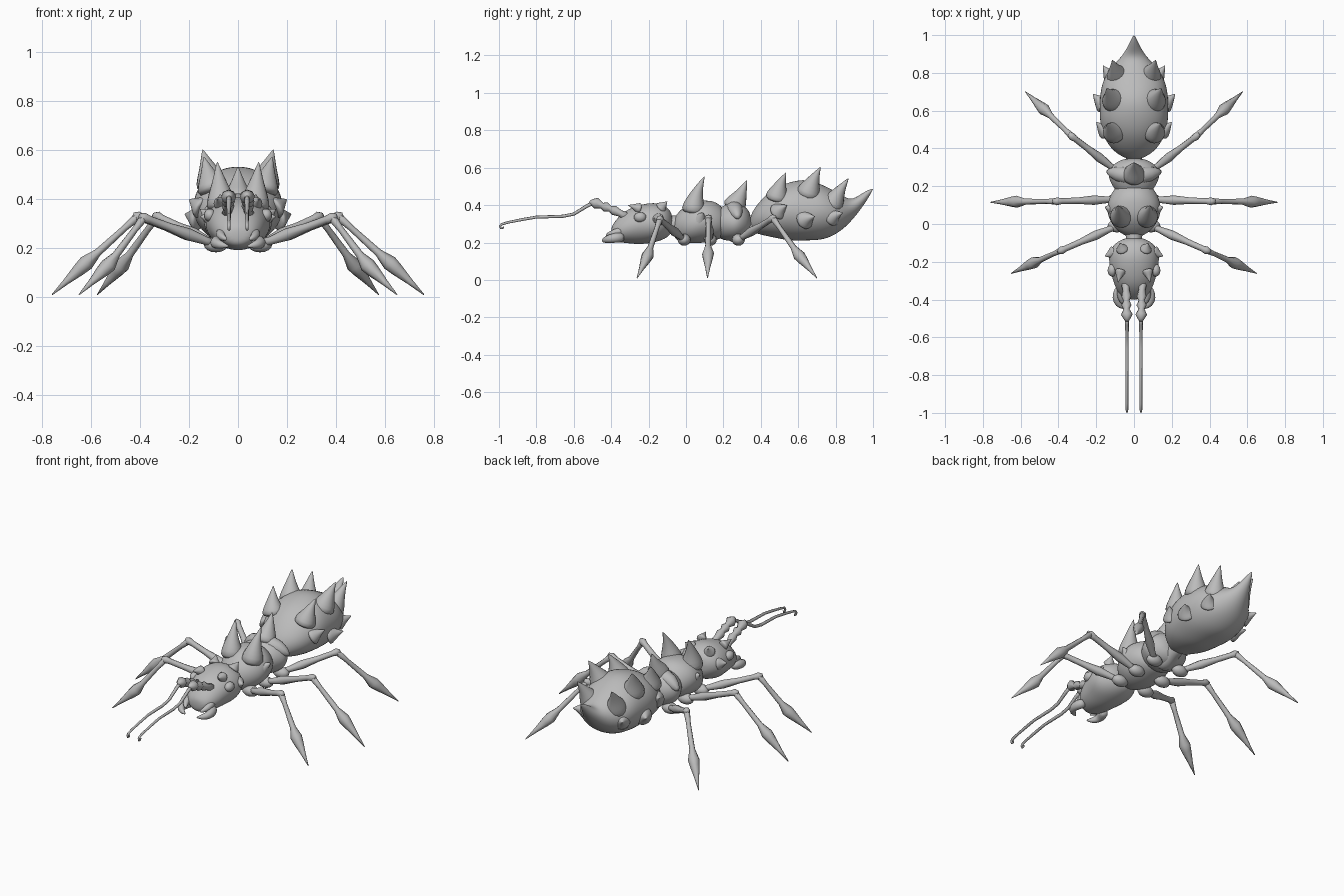
import bpy, bmesh, math
from mathutils import Vector

shell = bpy.data.materials.new("grey_shell")
shell.diffuse_color = (0.5, 0.5, 0.5, 1)


def finish(name, bm, subdiv):
    bmesh.ops.recalc_face_normals(bm, faces=bm.faces)
    me = bpy.data.meshes.new(name)
    bm.to_mesh(me)
    bm.free()
    for p in me.polygons:
        p.use_smooth = True
    me.materials.append(shell)
    ob = bpy.data.objects.new(name, me)
    bpy.context.collection.objects.link(ob)
    if subdiv:
        m = ob.modifiers.new("smooth", 'SUBSURF')
        m.levels = m.render_levels = subdiv
    return ob


def skin_rings(bm, rings):
    for a, b in zip(rings, rings[1:]):
        n = len(a)
        for i in range(n):
            bm.faces.new((a[i], a[(i + 1) % n], b[(i + 1) % n], b[i]))
    bm.faces.new(rings[0][::-1])
    bm.faces.new(rings[-1])


def body(name, sections, sides=12, lump=0.04):
    """Segment lofted along y from (y, bottom, top, half width)."""
    bm = bmesh.new()
    rings = []
    for k, (y, lo, hi, w) in enumerate(sections):
        ring = []
        for i in range(sides):
            a = 2 * math.pi * (i + 0.5) / sides
            r = 1.03 + lump * math.cos(3 * a + math.pi / 2 + math.pi * k)
            ring.append(bm.verts.new((w * r * math.cos(a), y,
                                      (lo + hi) / 2 + (hi - lo) / 2 * r * math.sin(a))))
        rings.append(ring)
    skin_rings(bm, rings)
    return finish(name, bm, 2)


def tube(name, pts, sides=8, subdiv=0):
    """Tapered limb through points (x, y, z, radius)."""
    bm = bmesh.new()
    P = [Vector(p[:3]) for p in pts]
    rings = []
    ref = None
    for k, p in enumerate(P):
        d = (P[min(k + 1, len(P) - 1)] - P[max(k - 1, 0)]).normalized()
        if ref is None:
            ref = d.orthogonal()
        u = (ref - d * ref.dot(d)).normalized()
        ref = u
        v = d.cross(u)
        r = max(pts[k][3], 0.001)
        rings.append([bm.verts.new(p + r * (u * math.cos(2 * math.pi * i / sides)
                                            + v * math.sin(2 * math.pi * i / sides)))
                      for i in range(sides)])
    skin_rings(bm, rings)
    return finish(name, bm, subdiv)


def spike(name, base, tip, r, bend=(0, 0, 0)):
    """Thorn with a wide base that flows out of the shell."""
    b, t, c = Vector(base), Vector(tip), Vector(bend)
    pts = []
    for f, k in ((0, 1), (0.25, 0.85), (0.45, 0.6), (0.65, 0.37), (0.85, 0.17), (1, 0.01)):
        pts.append((*(b.lerp(t, f) + c * 4 * f * (1 - f)), r * k))
    tube(name, pts, 8, 1)


def ball(name, pos, size):
    bm = bmesh.new()
    bmesh.ops.create_uvsphere(bm, u_segments=12, v_segments=8, radius=1)
    for v in bm.verts:
        v.co = Vector(pos) + Vector(v.co[i] * size[i] for i in range(3))
    finish(name, bm, 0)


# Body segments
body("head", [(-0.40, 0.23, 0.28, 0.03), (-0.385, 0.205, 0.31, 0.07),
              (-0.33, 0.195, 0.37, 0.105), (-0.25, 0.19, 0.405, 0.125),
              (-0.17, 0.195, 0.415, 0.14), (-0.11, 0.22, 0.40, 0.115),
              (-0.07, 0.25, 0.36, 0.05)])
body("neck", [(-0.12, 0.25, 0.36, 0.045), (-0.06, 0.25, 0.34, 0.045),
              (0.0, 0.24, 0.36, 0.06)], 8, 0)
body("front_thorax", [(-0.07, 0.23, 0.32, 0.03), (-0.04, 0.205, 0.37, 0.09),
                      (0.03, 0.19, 0.42, 0.14), (0.10, 0.20, 0.43, 0.145),
                      (0.16, 0.21, 0.42, 0.125), (0.22, 0.23, 0.37, 0.08)])
body("rear_thorax", [(0.15, 0.24, 0.37, 0.08), (0.20, 0.21, 0.40, 0.115),
                     (0.26, 0.205, 0.42, 0.145), (0.31, 0.22, 0.40, 0.12),
                     (0.35, 0.25, 0.36, 0.06)])
body("waist", [(0.22, 0.20, 0.27, 0.05), (0.28, 0.195, 0.27, 0.05),
               (0.34, 0.235, 0.33, 0.045), (0.42, 0.25, 0.36, 0.05)], 8, 0)
body("abdomen", [(0.34, 0.27, 0.34, 0.03), (0.38, 0.245, 0.41, 0.11),
                 (0.46, 0.225, 0.485, 0.165), (0.55, 0.21, 0.53, 0.185),
                 (0.65, 0.205, 0.54, 0.185), (0.74, 0.215, 0.51, 0.175),
                 (0.82, 0.25, 0.46, 0.135), (0.88, 0.31, 0.425, 0.07),
                 (0.93, 0.37, 0.455, 0.038), (0.97, 0.43, 0.48, 0.018),
                 (1.0, 0.483, 0.49, 0.003)])

# Central thorax thorn and shoulder plate
spike("rear_thorax_spike", (0, 0.245, 0.37), (0, 0.325, 0.535), 0.075, (0, 0.005, 0))
tube("shoulder_plate", [(-0.15, 0.28, 0.33, 0.01), (-0.09, 0.265, 0.37, 0.05),
                        (0, 0.25, 0.38, 0.055), (0.09, 0.265, 0.37, 0.05),
                        (0.15, 0.28, 0.33, 0.01)], 8, 1)

# Leg stations: name, hip, knee, swell, tip (right side)
legs = [("front", (0.09, -0.01, 0.215), (0.385, -0.14, 0.325), (0.53, -0.205, 0.13), (0.65, -0.262, 0.01)),
        ("middle", (0.09, 0.13, 0.215), (0.41, 0.12, 0.33), (0.62, 0.118, 0.14), (0.76, 0.115, 0.01)),
        ("back", (0.09, 0.28, 0.215), (0.33, 0.465, 0.33), (0.475, 0.605, 0.13), (0.575, 0.70, 0.01))]

for s, side in ((-1, "left"), (1, "right")):
    def mx(p):
        return (s * p[0],) + tuple(p[1:])

    # Legs
    for n, hip, knee, swell, tip in legs:
        h, k, w, t = (Vector(mx(p)) for p in (hip, knee, swell, tip))
        ball(f"{n}_hip_{side}", h, (0.05, 0.035, 0.032))
        tube(f"{n}_thigh_{side}",
             [(*h, 0.02), (*h.lerp(k, 0.15), 0.017), (*h.lerp(k, 0.38), 0.025),
              (*h.lerp(k, 0.65), 0.017), (*h.lerp(k, 0.92), 0.016),
              (*k, 0.021), (*h.lerp(k, 1.06), 0.01)])
        tube(f"{n}_shin_{side}",
             [(*k.lerp(w, -0.03), 0.012), (*k, 0.018), (*k.lerp(w, 0.25), 0.013),
              (*k.lerp(w, 0.78), 0.016), (*w, 0.032), (*w.lerp(t, 0.2), 0.027),
              (*w.lerp(t, 0.6), 0.013), (*t, 0.002)])

    # Thorax thorns
    spike("front_thorax_spike_" + side, mx((0.065, 0.035, 0.35)), mx((0.085, 0.10, 0.555)),
          0.075, (0, -0.012, 0))
    spike("thorax_side_spike_" + side, mx((0.09, 0.07, 0.31)), mx((0.155, 0.09, 0.36)), 0.06)

    # Abdomen thorns: base, tip, radius
    for i, (b, t, r) in enumerate([
            ((0.10, 0.48, 0.42), (0.14, 0.535, 0.575), 0.075),
            ((0.10, 0.645, 0.44), (0.145, 0.72, 0.605), 0.08),
            ((0.08, 0.77, 0.38), (0.115, 0.87, 0.545), 0.075),
            ((0.15, 0.63, 0.32), (0.218, 0.69, 0.34), 0.065),
            ((0.14, 0.49, 0.36), (0.20, 0.54, 0.40), 0.06),
            ((0.11, 0.77, 0.33), (0.165, 0.84, 0.36), 0.06)]):
        spike(f"abdomen_spike_{i + 1}_{side}", mx(b), mx(t), r, (0, -0.006, 0))

    # Head details: eye, brow, cheek thorn
    ball("eye_" + side, mx((0.115, -0.245, 0.335)), (0.025, 0.034, 0.027))
    spike("brow_" + side, mx((0.07, -0.24, 0.38)), mx((0.085, -0.31, 0.40)), 0.035)
    spike("cheek_spike_" + side, mx((0.10, -0.15, 0.32)), mx((0.155, -0.17, 0.33)), 0.045)
    spike("crown_spike_" + side, mx((0.06, -0.14, 0.38)), mx((0.075, -0.10, 0.42)), 0.04)

    # Jaws: hooked mandible and short feeler
    tube("mandible_" + side,
         [mx(p) for p in ((0.065, -0.33, 0.23, 0.03), (0.09, -0.375, 0.225, 0.03),
                          (0.092, -0.41, 0.22, 0.024), (0.07, -0.437, 0.213, 0.018),
                          (0.035, -0.447, 0.207, 0.003))], 8, 1)
    tube("mouth_feeler_" + side,
         [mx(p) for p in ((0.06, -0.32, 0.27, 0.03), (0.075, -0.37, 0.255, 0.022),
                          (0.065, -0.41, 0.245, 0.017), (0.045, -0.43, 0.235, 0.004))], 8, 1)

    # Antenna: beaded stalk then a long whip with a curled end
    tube("antenna_stalk_" + side,
         [mx(p) for p in ((0.045, -0.30, 0.33, 0.028), (0.042, -0.35, 0.355, 0.018),
                          (0.04, -0.385, 0.372, 0.026), (0.04, -0.405, 0.38, 0.016),
                          (0.04, -0.43, 0.39, 0.027), (0.04, -0.45, 0.397, 0.016),
                          (0.038, -0.48, 0.41, 0.031), (0.037, -0.505, 0.415, 0.016),
                          (0.037, -0.515, 0.415, 0.008))])
    tube("antenna_whip_" + side,
         [mx(p) for p in ((0.037, -0.49, 0.415, 0.012), (0.037, -0.53, 0.395, 0.01),
                          (0.037, -0.60, 0.352, 0.009), (0.037, -0.66, 0.34, 0.009),
                          (0.037, -0.80, 0.336, 0.008), (0.037, -0.88, 0.322, 0.008),
                          (0.037, -0.95, 0.308, 0.007), (0.037, -0.985, 0.298, 0.007),
                          (0.037, -0.994, 0.287, 0.006), (0.037, -0.99, 0.276, 0.006),
                          (0.037, -0.978, 0.277, 0.005), (0.037, -0.974, 0.285, 0.003))], 6)
